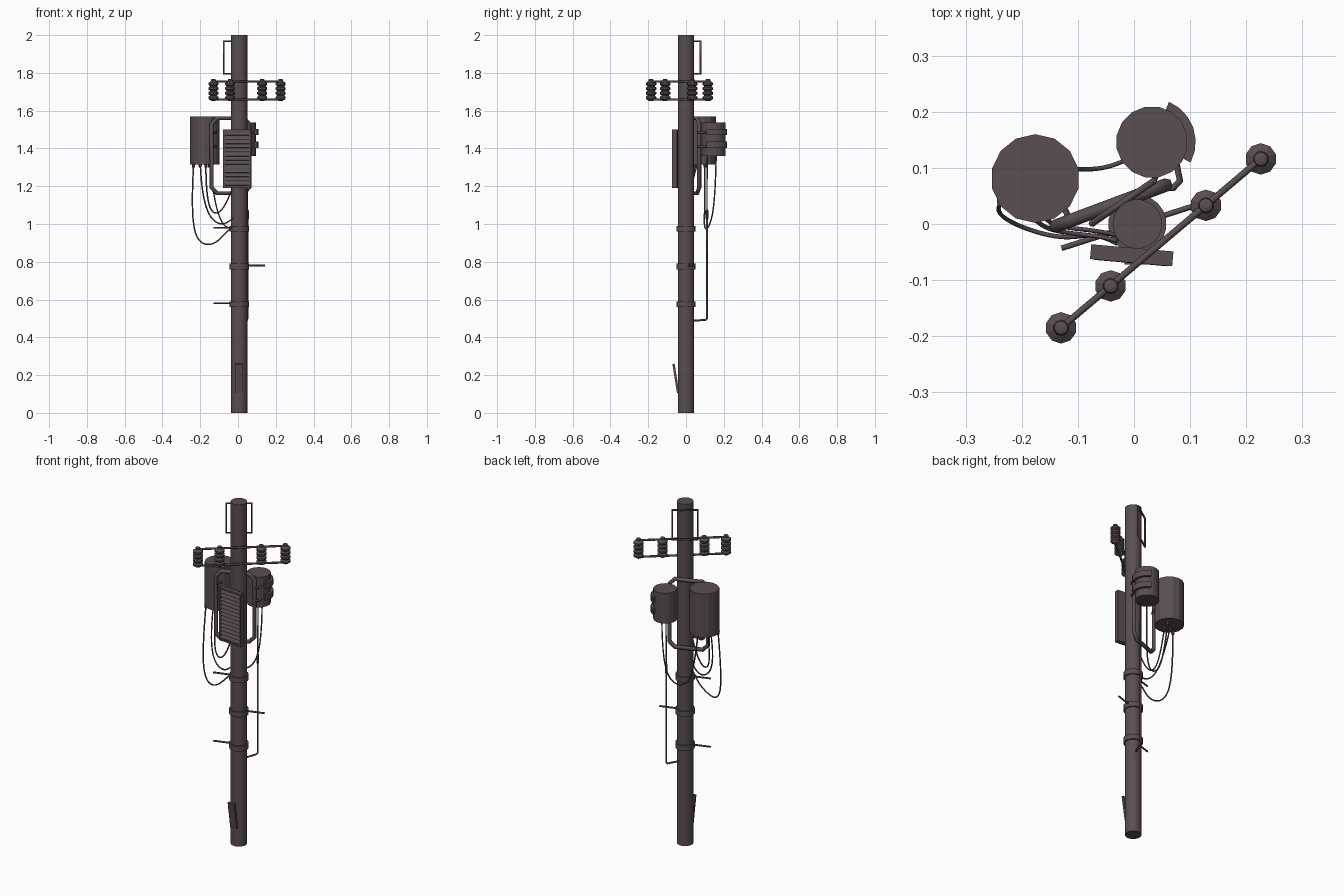
import bpy, bmesh, math
from mathutils import Vector, Matrix

if "Cube" in bpy.data.objects:
    bpy.data.objects.remove(bpy.data.objects["Cube"])

mat = bpy.data.materials.new("dark_brown_metal")
mat.diffuse_color = (0.098, 0.077, 0.082, 1)
mat.use_nodes = True
mat.node_tree.nodes["Principled BSDF"].inputs["Base Color"].default_value = mat.diffuse_color
PX = 0.006  # pole centre x


def finish(name, bm):
    bmesh.ops.recalc_face_normals(bm, faces=bm.faces)
    me = bpy.data.meshes.new(name)
    bm.to_mesh(me)
    bm.free()
    me.materials.append(mat)
    ob = bpy.data.objects.new(name, me)
    bpy.context.collection.objects.link(ob)
    return ob


def smooth(ob, angle=35):
    bpy.ops.object.select_all(action='DESELECT')
    ob.select_set(True)
    bpy.context.view_layer.objects.active = ob
    bpy.ops.object.shade_smooth_by_angle(angle=math.radians(angle))


def lathe(name, x, y, profile, n):
    """Turn a closed (radius, z) profile around a vertical axis; ends capped."""
    bm = bmesh.new()
    rings = [[bm.verts.new((x + r * math.cos(2 * math.pi * (i + .5) / n),
                            y + r * math.sin(2 * math.pi * (i + .5) / n), z))
              for i in range(n)] for r, z in profile]
    for a, b in zip(rings, rings[1:]):
        for i in range(n):
            j = (i + 1) % n
            bm.faces.new((a[i], a[j], b[j], b[i]))
    bm.faces.new(rings[0])
    bm.faces.new(rings[-1])
    return finish(name, bm)


def box(name, loc, size, rot_z=0, rot_x=0):
    bm = bmesh.new()
    m = (Matrix.Translation(loc) @ Matrix.Rotation(rot_z, 4, 'Z')
         @ Matrix.Rotation(rot_x, 4, 'X') @ Matrix.Diagonal((*size, 1)))
    bmesh.ops.create_cube(bm, size=1, matrix=m)
    return finish(name, bm)


def tube(name, pts, r, kind='POLY', closed=False, res=1):
    cu = bpy.data.curves.new(name, 'CURVE')
    cu.dimensions = '3D'
    cu.bevel_depth, cu.bevel_resolution, cu.use_fill_caps = r, res, True
    s = cu.splines.new(kind)
    s.points.add(len(pts) - 1)
    for p, c in zip(s.points, pts):
        p.co = (*c, 1)
    s.use_cyclic_u = closed
    if kind == 'NURBS':
        s.order_u, s.use_endpoint_u, s.resolution_u = 4, True, 6
    cu.materials.append(mat)
    ob = bpy.data.objects.new(name, cu)
    bpy.context.collection.objects.link(ob)
    bpy.ops.object.select_all(action='DESELECT')
    ob.select_set(True)
    bpy.context.view_layer.objects.active = ob
    bpy.ops.object.convert(target='MESH')
    return ob


def upright_frame(name, a, b, z0, z1, r, cut):
    """Closed rectangular tube loop standing over the plan line a-b."""
    a, b = Vector(a), Vector(b)
    d = (b - a).normalized()
    P = lambda q, z: (q.x, q.y, z)
    if cut:
        i, j = a + d * cut, b - d * cut
        pts = [P(i, z0), P(j, z0), P(b, z0 + cut), P(b, z1 - cut),
               P(j, z1), P(i, z1), P(a, z1 - cut), P(a, z0 + cut)]
    else:
        pts = [P(a, z0), P(b, z0), P(b, z1), P(a, z1)]
    tube(name, pts, r, closed=True)


# pole
smooth(lathe("pole", PX, 0, [(.044, 0), (.044, 2)], 20))

# climbing steps: band and peg, alternating sides
for z, s in ((.975, -1), (.775, 1), (.575, -1)):
    smooth(lathe("step_band", PX, 0, [(.052, z - .015), (.052, z + .015)], 20))
    d = Vector((math.cos(.31) * s, math.sin(.31) * s))
    tube("step_peg", [(PX + d.x * .04, d.y * .04, z + .005),
                      (PX + d.x * .142, d.y * .142, z + .005)], .005)

# top hoop and equipment frame, both tangent to the pole
upright_frame("top_hoop", (-.076, 0), (.036, .077), 1.795, 1.968, .006, 0)
upright_frame("equipment_frame", (-.14, -.004), (.058, .07), 1.163, 1.56, .012, .03)

# crossarm bars and ribbed insulators
A, B = Vector((-.13, -.185)), Vector((.226, .116))
for z in (1.755, 1.658):
    tube("crossarm_bar", [(A.x, A.y, z), (B.x, B.y, z)], .006)
ribs = [(.012, 1.652)]
for k in range(4):
    z = 1.657 + k * .0245
    ribs += [(.02, z), (.028, z + .006), (.028, z + .016), (.02, z + .022)]
ribs += [(.014, 1.757), (.012, 1.766), (.006, 1.768)]
for t in (0, .248, .725, 1):
    p = A.lerp(B, t)
    lathe("insulator", p.x, p.y, ribs, 10)

# transformer cans
lathe("large_transformer", -.176, .081, [(.079, 1.315), (.079, 1.57)], 14)
lathe("small_transformer", .032, .146, [(.064, 1.36), (.064, 1.537)], 16)

# curved cooling bands on the small transformer
for z in (1.487, 1.42):
    bm = bmesh.new()
    n, secs = 7, []
    for i in range(n):
        a = math.radians(-28 + 95 * i / (n - 1))
        secs.append([bm.verts.new((.032 + r * math.cos(a), .146 + r * math.sin(a), z + h))
                     for r, h in ((.058, -.017), (.078, -.017), (.078, .017), (.058, .017))])
    for s, t in zip(secs, secs[1:]):
        for k in range(4):
            bm.faces.new((s[k], s[(k + 1) % 4], t[(k + 1) % 4], t[k]))
    bm.faces.new(secs[0])
    bm.faces.new(secs[-1])
    finish("cooling_band", bm)

# mounting straps from the cans to the frame
for z in (1.485, 1.41):
    tube("small_can_strap", [(.074, .115, z), (.082, .077, z), (.07, .064, z), (.05, .066, z)], .006)
    tube("large_can_strap", [(-.13, .04, z), (-.118, .015, z), (-.135, -.01, z)], .006)

# louvred cabinet
rot, C = math.radians(-5), Vector((-.004, -.055, 1.345))
M = Matrix.Rotation(rot, 3, 'Z')
box("cabinet_body", C + M @ Vector((0, .003, 0)), (.147, .019, .31), rot)
for s in (-1, 1):
    box("cabinet_side_rim", C + M @ Vector((s * .069, -.009, 0)), (.009, .010, .31), rot)
    box("cabinet_end_rim", C + M @ Vector((0, -.009, s * .15)), (.147, .010, .01), rot)
for i in range(13):
    box("cabinet_louvre", C + M @ Vector((0, -.009, -.132 + i * .022)),
        (.13, .004, .017), rot, math.radians(-28))

# hanging cables with bushings beneath the large can
cables = [
    [(-.235, .04, 1.32), (-.25, .025, 1.05), (-.225, 0, .88), (-.11, -.035, .89), (-.07, -.012, .95), (-.03, -.035, .985)],
    [(-.2, .06, 1.32), (-.19, .0, 1.1), (-.12, -.02, .98), (-.06, -.02, 1.0), (-.03, -.03, 1.03)],
    [(-.17, .05, 1.32), (-.17, .01, 1.12), (-.13, -.01, 1.02), (-.07, -.01, 1.08), (-.03, -.02, 1.19)],
    [(-.15, .1, 1.32), (-.12, .1, 1.05), (-.06, .09, .96), (.02, .13, .98), (.045, .155, 1.12), (.045, .16, 1.37)],
]
for c in cables:
    tube("hanging_cable", c, .004, 'NURBS')
    x, y, _ = c[0]
    lathe("bushing", x, y, [(.008, 1.298), (.01, 1.32)], 8)

# service conduit with fuse, dropping from the small can into the pole
tube("conduit_upper_wire", [(.05, .113, 1.37), (.05, .111, 1.07)], .0035)
lathe("conduit_fuse", .05, .111, [(.005, 1.02), (.008, 1.028), (.008, 1.07), (.005, 1.078)], 8)
tube("conduit", [(.05, .111, 1.03), (.05, .111, .5), (.047, .104, .492), (.015, .03, .488)], .0055)

# tilted tag plate near the base
box("tag_plate", (.004, -.054, .183), (.042, .012, .155), 0, math.radians(9))
